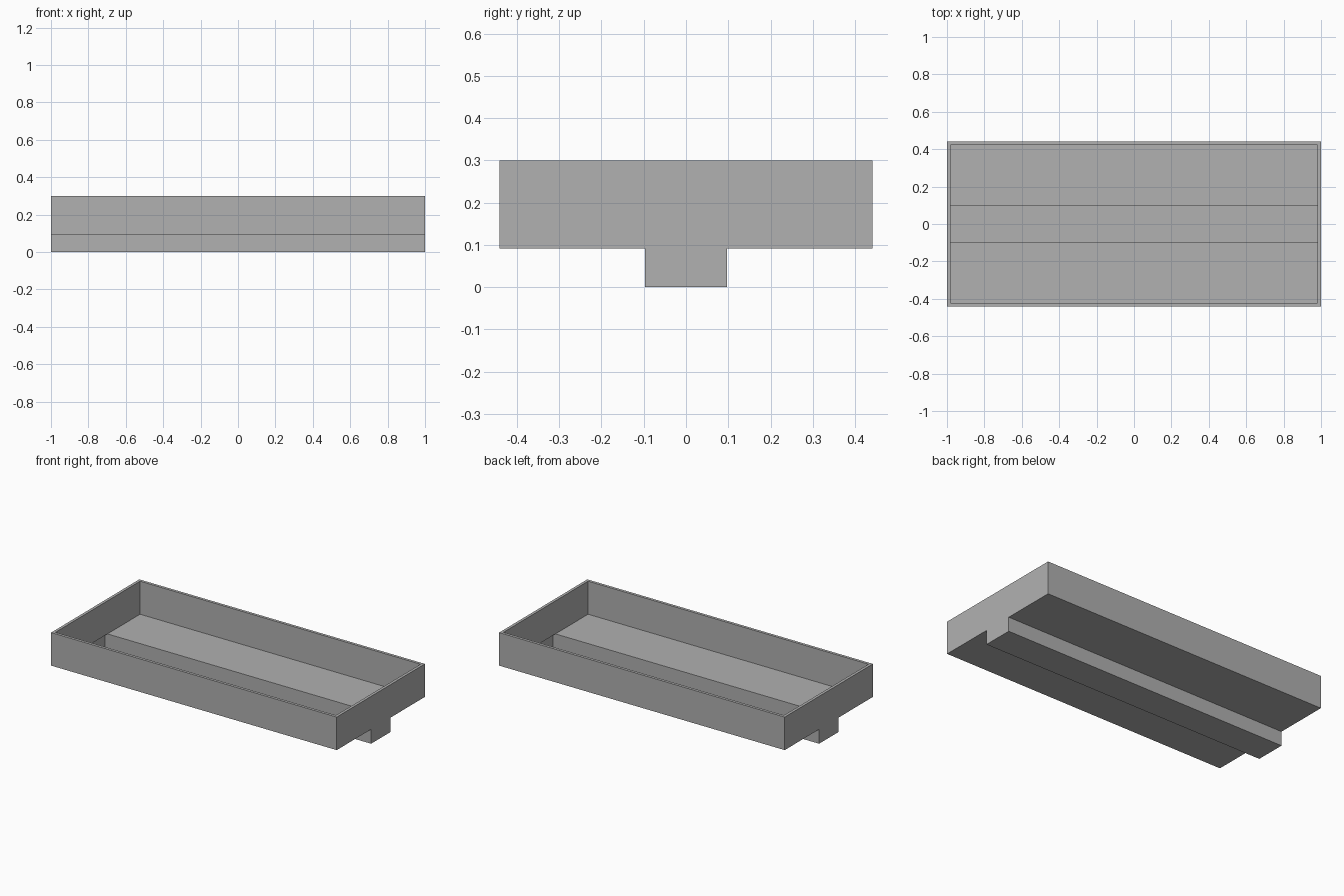
import bpy
import bmesh

if "Cube" in bpy.data.objects:
    bpy.data.objects.remove(bpy.data.objects["Cube"])

grey = bpy.data.materials.new("plain grey")
grey.diffuse_color = (0.44, 0.44, 0.44, 1)
grey.use_nodes = True
grey.node_tree.nodes["Principled BSDF"].inputs["Base Color"].default_value = grey.diffuse_color

X, Y = 1.0, 0.441            # outer half sizes
XI, YI = 0.982, 0.423        # inner half sizes
ZF, ZT = 0.091, 0.30         # floor and rim heights
C = 0.097                    # channel half width


def make(name, quads):
    """Make a mesh from quads, welding shared corners."""
    bm = bmesh.new()
    for q in quads:
        bm.faces.new([bm.verts.new(p) for p in q])
    bmesh.ops.remove_doubles(bm, verts=bm.verts, dist=1e-5)
    me = bpy.data.meshes.new(name)
    bm.to_mesh(me)
    bm.free()
    me.materials.append(grey)
    ob = bpy.data.objects.new(name, me)
    bpy.context.collection.objects.link(ob)


def ring(x, y, z):
    return [(-x, -y, z), (x, -y, z), (x, y, z), (-x, y, z)]


# tray walls: rectangular frame with outer, inner, rim and underside faces
ob_, ot = ring(X, Y, ZF), ring(X, Y, ZT)
ib, it = ring(XI, YI, ZF), ring(XI, YI, ZT)
walls = []
for i in range(4):
    j = (i + 1) % 4
    walls += [
        (ob_[i], ob_[j], ot[j], ot[i]),
        (ib[j], ib[i], it[i], it[j]),
        (ot[i], ot[j], it[j], it[i]),
        (ob_[j], ob_[i], ib[i], ib[j]),
    ]
make("tray_walls", walls)

# thin floor panels either side of the channel
for name, y0, y1 in (("front_floor", -YI, -C), ("back_floor", C, YI)):
    make(name, [((-XI, y0, ZF), (XI, y0, ZF), (XI, y1, ZF), (-XI, y1, ZF))])

# sunken channel, open at the top
top, bot = ring(X, C, ZF), ring(X, C, 0)
channel = [tuple(reversed(bot))]
for i in range(4):
    j = (i + 1) % 4
    channel.append((bot[i], bot[j], top[j], top[i]))
make("channel", channel)
